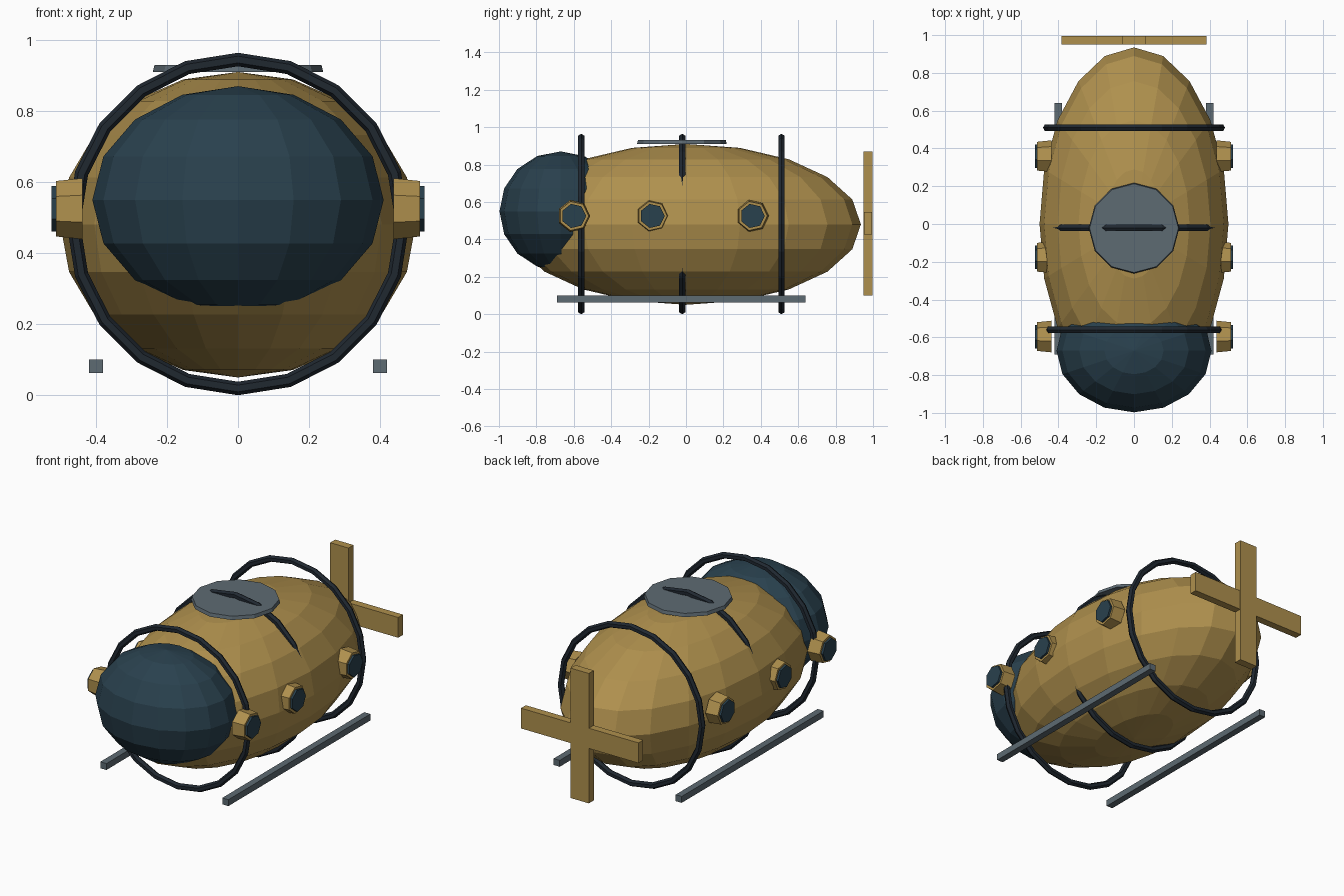
import bpy
from math import pi

if "Cube" in bpy.data.objects:
    bpy.data.objects.remove(bpy.data.objects["Cube"])


def make_mat(name, rgb):
    m = bpy.data.materials.new(name)
    m.diffuse_color = (*rgb, 1)
    m.use_nodes = True
    m.node_tree.nodes["Principled BSDF"].inputs["Base Color"].default_value = m.diffuse_color
    return m


BRASS = make_mat("brass", (0.43, 0.28, 0.075))
GLASS = make_mat("dark_glass", (0.022, 0.052, 0.075))
IRON = make_mat("dark_iron", (0.014, 0.021, 0.03))
STEEL = make_mat("steel", (0.11, 0.145, 0.17))


def finish(name, mat):
    o = bpy.context.object
    o.name = name
    o.data.materials.append(mat)
    return o


def ellipsoid(name, mat, loc, radii, seg, rings):
    bpy.ops.mesh.primitive_uv_sphere_add(segments=seg, ring_count=rings, radius=1, location=loc)
    bpy.context.object.scale = radii
    return finish(name, mat)


def box(name, mat, loc, size):
    bpy.ops.mesh.primitive_cube_add(size=1, location=loc)
    bpy.context.object.scale = size
    return finish(name, mat)


def drum(name, mat, loc, r1, r2, depth, sides, rot=(0, 0, 0)):
    bpy.ops.mesh.primitive_cone_add(vertices=sides, radius1=r1, radius2=r2,
                                    depth=depth, location=loc, rotation=rot)
    return finish(name, mat)


# Hull and viewing dome
ellipsoid("hull", BRASS, (0, 0, 0.48), (0.5, 0.935, 0.43), 20, 10)
ellipsoid("nose_dome", GLASS, (0, -0.67, 0.55), (0.41, 0.327, 0.32), 16, 8)

# Hoops around the hull
for i, y in enumerate((-0.56, -0.02, 0.51)):
    bpy.ops.mesh.primitive_torus_add(major_segments=20, minor_segments=6, major_radius=0.463,
                                     minor_radius=0.019, location=(0, y, 0.482),
                                     rotation=(pi / 2, 0, 0))
    finish(f"hull_hoop_{i}", IRON)

# Top hatch
drum("hatch", STEEL, (0, -0.022, 0.92), 0.24, 0.235, 0.02, 12)

# Portholes and skids on both sides
for side, s in (("right", 1), ("left", -1)):
    rot = (0, s * pi / 2, 0)
    for i, y in enumerate((-0.6, -0.18, 0.355)):
        drum(f"porthole_rim_{side}_{i}", BRASS, (s * 0.475, y, 0.525), 0.088, 0.08, 0.075, 7, rot)
        drum(f"porthole_glass_{side}_{i}", GLASS, (s * 0.49, y, 0.525), 0.066, 0.066, 0.07, 7, rot)
    box(f"skid_{side}", STEEL, (s * 0.4, -0.025, 0.082), (0.04, 1.33, 0.038))

# Propeller at the stern
box("propeller_blade_horizontal", BRASS, (0, 0.973, 0.485), (0.77, 0.045, 0.12))
box("propeller_blade_vertical", BRASS, (0, 0.973, 0.485), (0.12, 0.047, 0.77))
